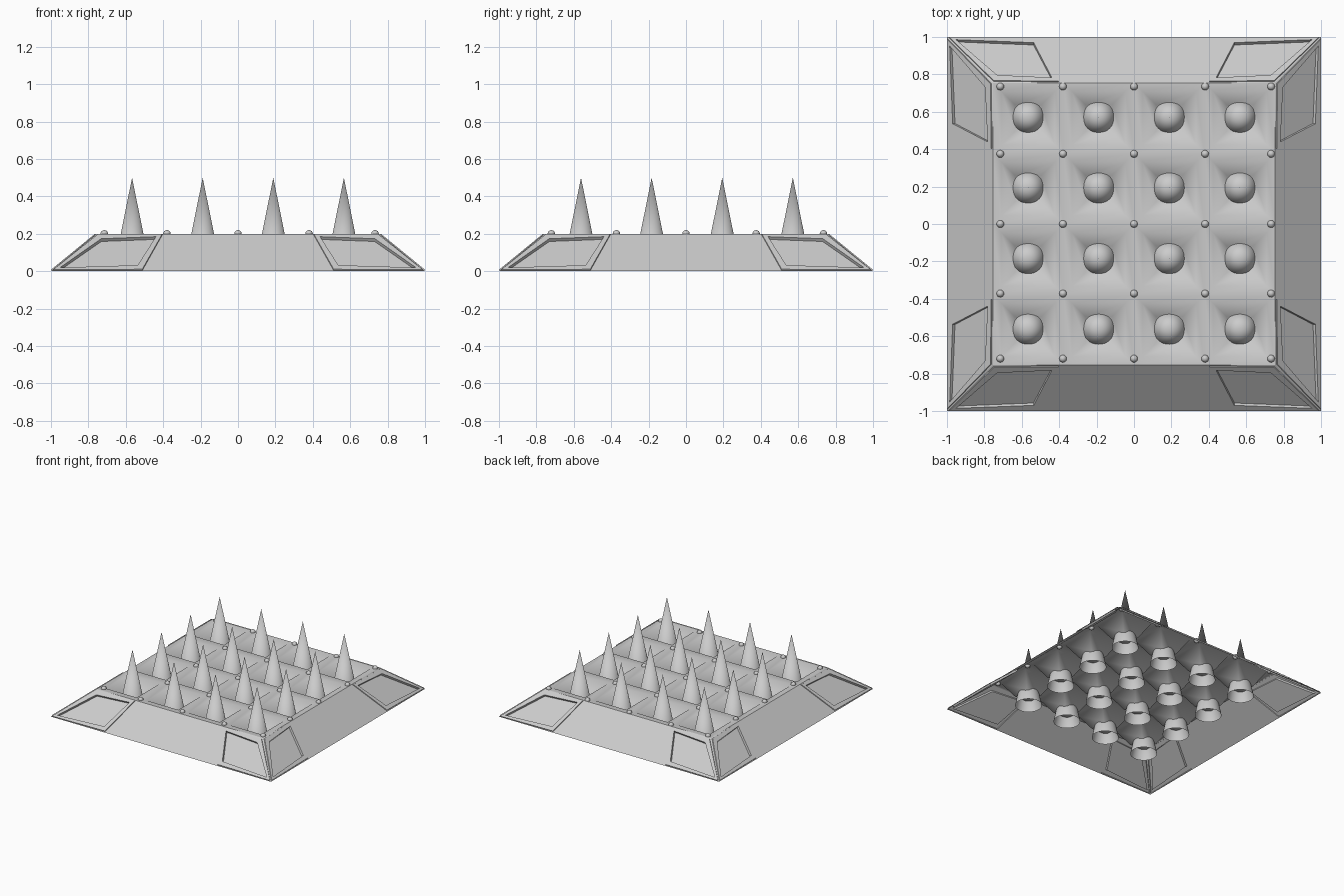
import bpy, bmesh

if "Cube" in bpy.data.objects:
    bpy.data.objects.remove(bpy.data.objects["Cube"])

TOP, H, CELL = 0.755, 0.2, 0.3775      # half width of top, its height, pit spacing
CENTRES = [(i - 1.5) * CELL for i in range(4)]


def finish(bm, name, angle):
    me = bpy.data.meshes.new(name)
    bm.to_mesh(me)
    bm.free()
    ob = bpy.data.objects.new(name, me)
    bpy.context.collection.objects.link(ob)
    bpy.ops.object.select_all(action='DESELECT')
    ob.select_set(True)
    bpy.context.view_layer.objects.active = ob
    bpy.ops.object.shade_smooth_by_angle(angle=angle)
    return ob


def square(bm, cx, cy, h, z):
    return [bm.verts.new((cx + sx * h, cy + sy * h, z))
            for sx, sy in ((-1, -1), (1, -1), (1, 1), (-1, 1))]


# base shell: four sloping sides and a top with sixteen sunken pits, open below
bm = bmesh.new()
for x in CENTRES:
    for y in CENTRES:
        rings = [square(bm, x, y, h, z)
                 for h, z in ((CELL / 2, H), (0.143, H), (0.07, 0.085))]
        for a, b in zip(rings, rings[1:]):
            for i in range(4):
                j = (i + 1) % 4
                bm.faces.new((a[i], a[j], b[j], b[i]))
        bm.faces.new(rings[-1])

panels = []
for turn in range(4):
    def spin(x, y, z):
        for _ in range(turn):
            x, y = -y, x
        return bm.verts.new((x, y, z))
    low = [spin(x, -1, 0) for x in (-1, -0.505, 0.505, 1)]
    high = [spin(x, -TOP, H) for x in (-TOP, -0.395, 0.395, TOP)]
    for i in range(3):
        f = bm.faces.new((low[i], low[i + 1], high[i + 1], high[i]))
        if i != 1:
            panels.append(f)
bmesh.ops.remove_doubles(bm, verts=bm.verts[:], dist=0.0005)
bm.normal_update()

# corner plates: raised frame around a recessed panel
panels = [f for f in panels if f.is_valid]
for t, d in ((0.010, 0), (0.002, 0.006), (0.042, 0), (0.002, -0.018)):
    bmesh.ops.inset_individual(bm, faces=panels, thickness=t, depth=d)
    bm.normal_update()
finish(bm, "trap_base", 1.05)

# spikes: hollow cones running from the ground up through the pit floors
bm = bmesh.new()
for x in CENTRES:
    for y in CENTRES:
        r = bmesh.ops.create_cone(bm, cap_ends=False, segments=32,
                                  radius1=0.101, radius2=0.0, depth=0.5)
        bmesh.ops.translate(bm, verts=r["verts"], vec=(x, y + 0.005, 0.25))
bmesh.ops.remove_doubles(bm, verts=bm.verts[:], dist=0.0005)
finish(bm, "spikes", 1.0)

# rivets at the ridge crossings
bm = bmesh.new()
for x in (-0.715, -0.38, 0, 0.38, 0.733):
    for y in (-0.72, -0.372, 0, 0.375, 0.735):
        r = bmesh.ops.create_uvsphere(bm, u_segments=16, v_segments=8, radius=0.02)
        bmesh.ops.translate(bm, verts=r["verts"], vec=(x, y, H))
finish(bm, "rivets", 1.0)
